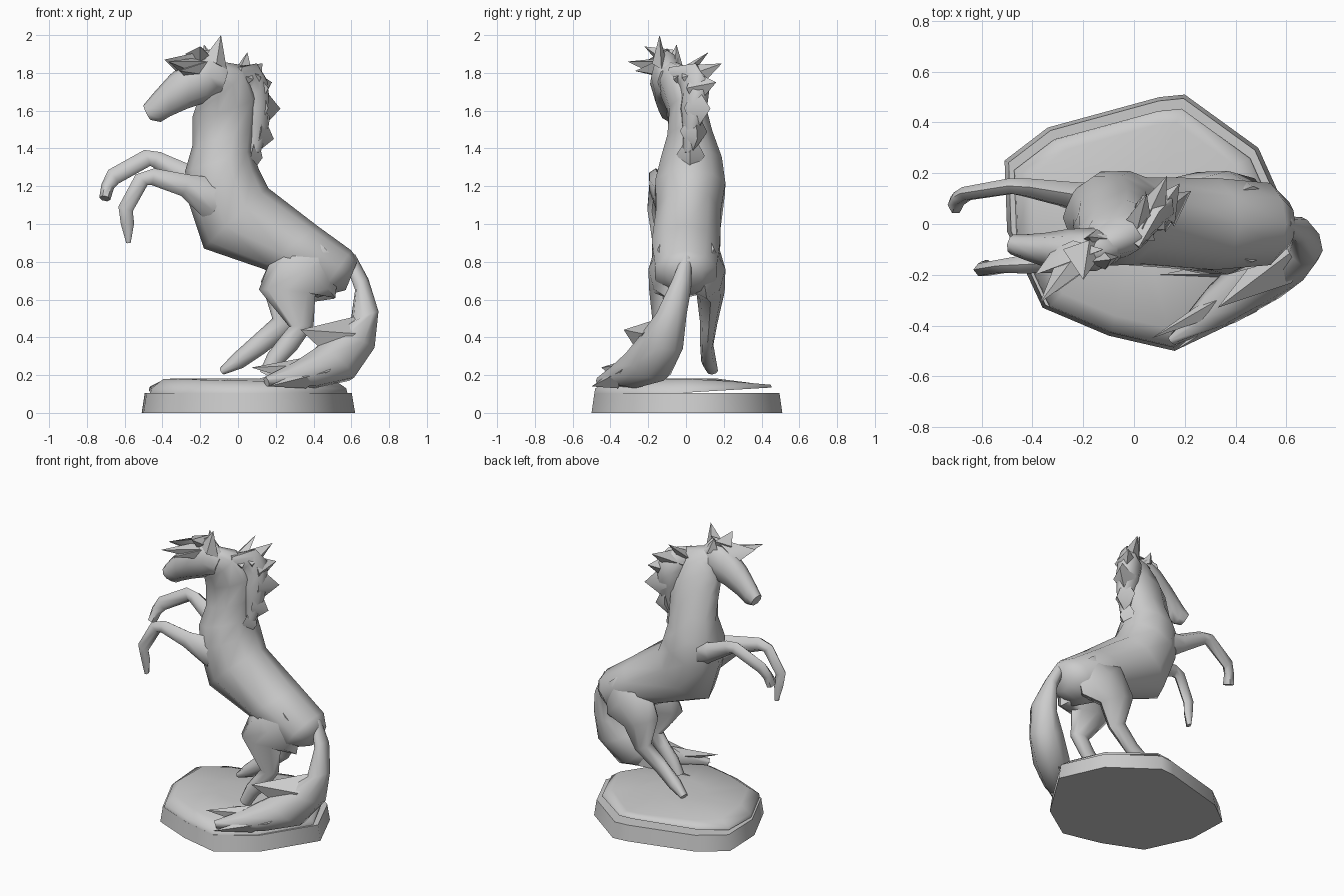
import bpy, bmesh, math
from mathutils import Vector as V


def finish(name, bm, angle=60):
    bmesh.ops.recalc_face_normals(bm, faces=bm.faces)
    me = bpy.data.meshes.new(name)
    bm.to_mesh(me)
    bm.free()
    ob = bpy.data.objects.new(name, me)
    bpy.context.collection.objects.link(ob)
    bpy.ops.object.select_all(action='DESELECT')
    ob.select_set(True)
    bpy.context.view_layer.objects.active = ob
    bpy.ops.object.shade_smooth_by_angle(angle=math.radians(angle))
    return ob


def skin(bm, rings):
    """Bridge equal-sized rings of points and cap both ends."""
    vr = [[bm.verts.new(p) for p in r] for r in rings]
    n = len(vr[0])
    for a, b in zip(vr, vr[1:]):
        for i in range(n):
            j = (i + 1) % n
            bm.faces.new((a[i], a[j], b[j], b[i]))
    bm.faces.new(vr[0])
    bm.faces.new(vr[-1])


def loft(name, stations, n=10):
    """Each station: top point, bottom point, half width."""
    S = [(V(t), V(b), w) for t, b, w in stations]
    mids = [(t + b) / 2 for t, b, w in S]
    rings = []
    for i, (t, b, w) in enumerate(S):
        tan = mids[min(i + 1, len(S) - 1)] - mids[max(i - 1, 0)]
        side = tan.cross(t - b).normalized() * w
        rings.append([mids[i] + (t - mids[i]) * math.cos(2 * math.pi * k / n)
                      + side * math.sin(2 * math.pi * k / n) for k in range(n)])
    bm = bmesh.new()
    skin(bm, rings)
    return finish(name, bm)


def limb(name, pts, n=6):
    """Each point: x, y, z, radius in the leg plane, radius sideways."""
    st = []
    for i, (x, y, z, r, w) in enumerate(pts):
        a, b = pts[max(i - 1, 0)], pts[min(i + 1, len(pts) - 1)]
        d = V((b[0] - a[0], 0, b[2] - a[2])).normalized()
        up = V((-d.z, 0, d.x)) * r
        st.append((V((x, y, z)) + up, V((x, y, z)) - up, w))
    return loft(name, st, n)


def spikes(name, locks):
    """Pointed locks: base edge start, base edge end, tip, thickness."""
    bm = bmesh.new()
    for a, b, tip, th in locks:
        a, b, tip = V(a), V(b), V(tip)
        nrm = (b - a).cross(tip - a).normalized() * th
        m = (a + b) / 2
        q = [bm.verts.new(p) for p in (a, m + nrm, b, m - nrm)]
        t = bm.verts.new(tip)
        bm.faces.new(q)
        for i in range(4):
            bm.faces.new((q[i], q[(i + 1) % 4], t))
    return finish(name, bm, 60)


# plinth and domed ground
outline = [(-.51, .25), (-.34, .38), (.1, .5), (.2, .51), (.49, .3), (.62, .01),
           (.4, -.34), (.16, -.5), (-.1, -.44), (-.36, -.33), (-.5, -.03)]


def base_ring(s, zf, dy=0.0):
    return [(.03 + (x - .03) * s, y * s + dy, zf(y * s)) for x, y in outline]


bm = bmesh.new()
skin(bm, [base_ring(1, lambda y: 0), base_ring(.97, lambda y: .105)])
finish("plinth", bm)
bm = bmesh.new()
skin(bm, [base_ring(.93, lambda y: .106 + .06 * max(y, 0), -.02),
          base_ring(.92, lambda y: .13 + .04 * max(y, 0), -.02),
          base_ring(.8, lambda y: .18 - .02 * y - .12 * y * y, -.01),
          base_ring(.3, lambda y: .183)])
finish("ground", bm)

# trunk and neck
loft("body_and_neck", [
    ((.635, 0, .81), (.57, 0, .65), .09),
    ((.60, 0, .86), (.42, 0, .61), .17),
    ((.42, .0, .99), (.14, .0, .76), .19),
    ((.16, .015, 1.19), (-.18, .01, .87), .18),
    ((.11, .025, 1.29), (-.26, .02, 1.11), .195),
    ((.08, .03, 1.39), (-.28, .025, 1.28), .17),
    ((.09, .02, 1.52), (-.24, .02, 1.42), .125),
    ((.10, .01, 1.68), (-.24, -.01, 1.57), .10),
    ((.03, -.05, 1.84), (-.22, -.06, 1.63), .09),
    ((-.09, -.09, 1.86), (-.2, -.09, 1.70), .07)])

# head
loft("head", [
    ((-.05, -.09, 1.83), (-.1, -.09, 1.68), .06),
    ((-.13, -.1, 1.92), (-.18, -.1, 1.64), .085),
    ((-.25, -.11, 1.88), (-.27, -.1, 1.61), .085),
    ((-.36, -.1, 1.79), (-.36, -.1, 1.57), .065),
    ((-.45, -.09, 1.69), (-.41, -.09, 1.54), .05),
    ((-.50, -.08, 1.63), (-.46, -.08, 1.55), .04)], 8)

# ears and forelock
spikes("ears", [
    ((-.18, -.15, 1.88), (-.06, -.13, 1.82), (-.09, -.14, 2.0), .04),
    ((-.2, -.06, 1.86), (-.09, -.06, 1.84), (-.18, -.05, 1.95), .04)])
spikes("forelock", [
    ((-.08, -.1, 1.86), (-.3, -.13, 1.8), (-.37, -.31, 1.86), .06),
    ((-.12, -.1, 1.93), (-.32, -.1, 1.8), (-.39, -.2, 1.87), .05),
    ((-.1, -.12, 1.88), (-.28, -.14, 1.78), (-.31, -.27, 1.81), .05),
    ((-.1, -.08, 1.84), (-.28, -.1, 1.9), (-.2, -.22, 1.94), .06)])

# mane locks along the neck crest
tips = [(.05, .12, 1.91), (.13, .19, 1.85), (.18, .16, 1.75), (.225, .13, 1.61), (.19, .06, 1.45), (.13, .02, 1.35)]
roots = [(.0, -.07, 1.8), (.03, -.02, 1.84), (.09, .04, 1.81), (.12, .05, 1.74),
         (.12, .05, 1.61), (.1, .03, 1.49), (.06, .02, 1.36)]
spikes("mane", [(roots[i], V(roots[i + 1]) + V((-.01, 0, -.12)), t, .075) for i, t in enumerate(tips)])
loft("mane_bulk", [
    ((.02, -.09, 1.83), (-.06, -.05, 1.74), .03),
    ((.1, .05, 1.85), (.0, -.02, 1.7), .06),
    ((.15, .1, 1.77), (.0, .0, 1.65), .075),
    ((.17, .08, 1.65), (.0, .0, 1.58), .07),
    ((.165, .05, 1.53), (.02, .01, 1.49), .05),
    ((.12, .02, 1.38), (.04, .01, 1.37), .03)], 8)

# front legs
limb("front_leg_far", [
    (-.14, .09, 1.22, .11, .08), (-.28, .12, 1.26, .06, .055), (-.43, .145, 1.34, .045, .04),
    (-.48, .15, 1.35, .045, .035), (-.66, .12, 1.25, .045, .03), (-.69, .1, 1.2, .035, .03),
    (-.705, .075, 1.135, .03, .04)])
limb("front_leg_near", [
    (-.12, -.09, 1.13, .12, .08), (-.28, -.15, 1.205, .06, .05), (-.45, -.16, 1.25, .045, .04),
    (-.51, -.165, 1.235, .042, .03), (-.595, -.18, 1.08, .04, .028), (-.585, -.17, 1.0, .035, .025),
    (-.58, -.16, .9, .012, .02)])

# hind legs with the haunches blending into the trunk
limb("hind_leg_far", [
    (.46, .08, .86, .1, .07), (.36, .11, .75, .21, .1), (.25, .13, .64, .14, .075),
    (.24, .12, .47, .065, .045), (.11, .11, .36, .055, .035), (.0, .12, .275, .045, .04),
    (-.085, .14, .22, .02, .03)], 8)
limb("hind_leg_near", [
    (.46, -.08, .86, .1, .07), (.36, -.1, .75, .21, .1), (.26, -.12, .64, .15, .075),
    (.335, -.13, .46, .065, .045), (.27, -.13, .37, .055, .035), (.2, -.13, .29, .05, .04),
    (.15, -.13, .2, .04, .04)], 8)

# tail sweeping round to the ground
loft("tail", [
    ((.62, 0, .84), (.58, 0, .76), .03),
    ((.69, -.02, .71), (.62, -.03, .65), .055),
    ((.73, -.04, .53), (.61, -.12, .49), .09),
    ((.71, -.06, .33), (.5, -.2, .42), .11),
    ((.59, -.12, .17), (.42, -.28, .35), .115),
    ((.4, -.27, .13), (.3, -.36, .27), .09),
    ((.16, -.46, .14), (.14, -.46, .19), .02)], 8)
spikes("tail_tips", [
    ((.66, -.08, .52), (.48, -.24, .3), (.33, -.33, .44), .09),
    ((.5, -.2, .32), (.34, -.34, .16), (.07, -.45, .24), .06),
    ((.6, -.1, .28), (.42, -.22, .15), (.1, -.2, .18), .05),
    ((.55, -.25, .32), (.36, -.36, .13), (.16, -.5, .14), .05)])
